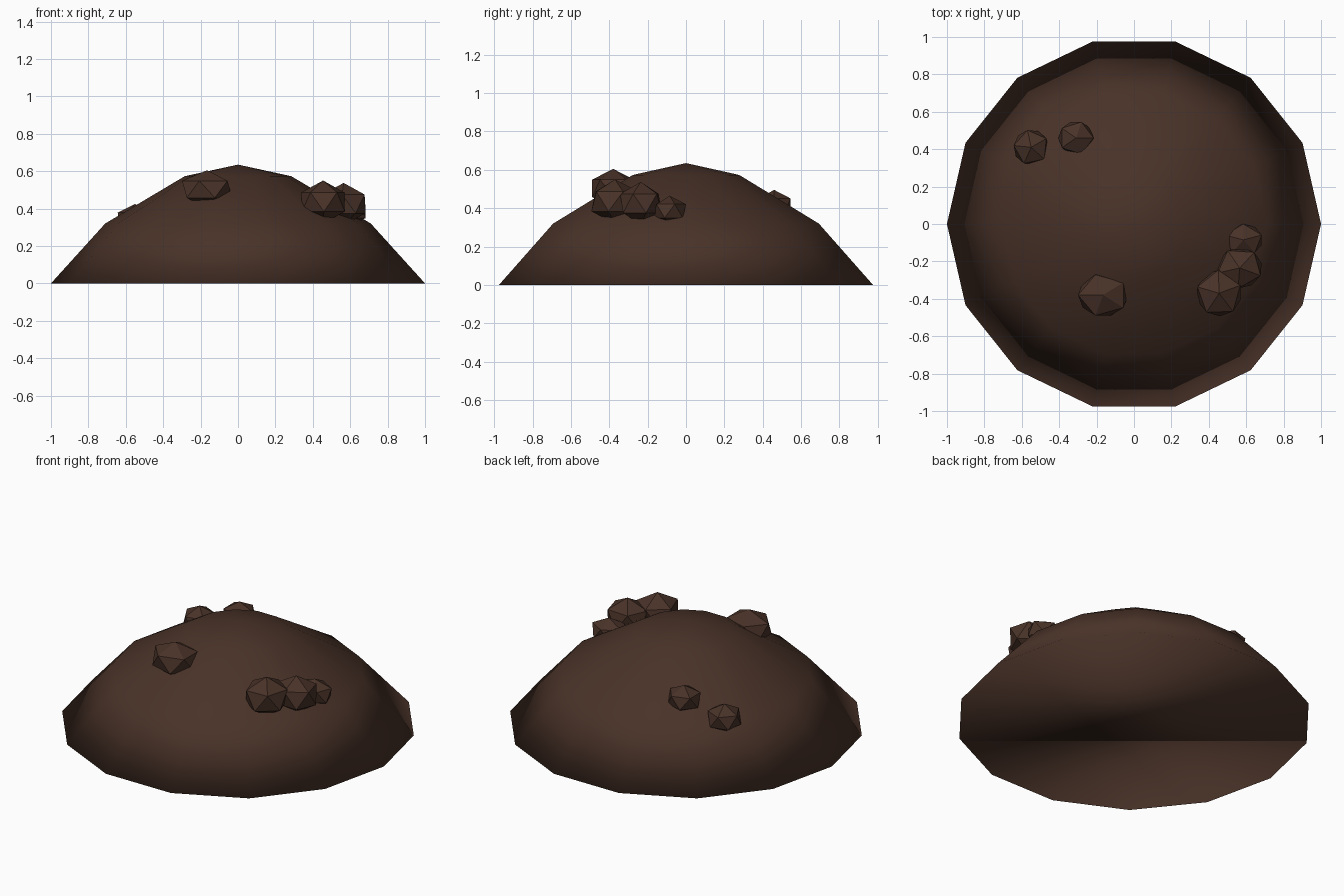
import bpy, bmesh, math

if "Cube" in bpy.data.objects:
    bpy.data.objects.remove(bpy.data.objects["Cube"])

soil = bpy.data.materials.new("dark_soil")
soil.diffuse_color = (0.066, 0.032, 0.021, 1)
soil.use_nodes = True
soil.node_tree.nodes["Principled BSDF"].inputs["Base Color"].default_value = soil.diffuse_color
SIDES = 14


def finish(bm, name, smooth):
    bmesh.ops.recalc_face_normals(bm, faces=bm.faces)
    for f in bm.faces:
        f.smooth = smooth
    mesh = bpy.data.meshes.new(name)
    bm.to_mesh(mesh)
    bm.free()
    mesh.materials.append(soil)
    ob = bpy.data.objects.new(name, mesh)
    bpy.context.collection.objects.link(ob)
    return ob


# Mound: three rings, an apex and a flat base, softly shaded throughout
bm = bmesh.new()
rings = []
for r, z in [(1.0, 0.0), (0.71, 0.32), (0.285, 0.573)]:
    rings.append([bm.verts.new((r * math.cos(2 * math.pi * i / SIDES),
                                r * math.sin(2 * math.pi * i / SIDES), z))
                  for i in range(SIDES)])
apex = bm.verts.new((0, 0, 0.635))
bm.faces.new(rings[0][::-1])
for i in range(SIDES):
    j = (i + 1) % SIDES
    for low, high in zip(rings, rings[1:]):
        bm.faces.new((low[i], low[j], high[j], high[i]))
    bm.faces.new((rings[-1][i], rings[-1][j], apex))
finish(bm, "mound", True)

# Clods: faceted lumps sunk into the slope (name, centre, half sizes, turn)
clods = [
    ("front_clod", (-0.165, -0.38, 0.503), (0.15, 0.128, 0.102), 180),
    ("cluster_clod_large", (0.455, -0.37, 0.435), (0.135, 0.138, 0.115), 20),
    ("cluster_clod_middle", (0.565, -0.235, 0.425), (0.135, 0.122, 0.112), 50),
    ("cluster_clod_small", (0.585, -0.085, 0.385), (0.115, 0.095, 0.08), 90),
    ("back_clod_outer", (-0.55, 0.41, 0.34), (0.105, 0.105, 0.085), 30),
    ("back_clod_inner", (-0.31, 0.46, 0.415), (0.105, 0.1, 0.08), 0),
]
for name, centre, size, turn in clods:
    bm = bmesh.new()
    bmesh.ops.create_icosphere(bm, subdivisions=1, radius=1)
    a = math.radians(turn)
    for v in bm.verts:
        x, y, z = v.co
        rx, ry = x * math.cos(a) - y * math.sin(a), x * math.sin(a) + y * math.cos(a)
        v.co = (centre[0] + rx * size[0], centre[1] + ry * size[1], centre[2] + z * size[2])
    finish(bm, name, False)
